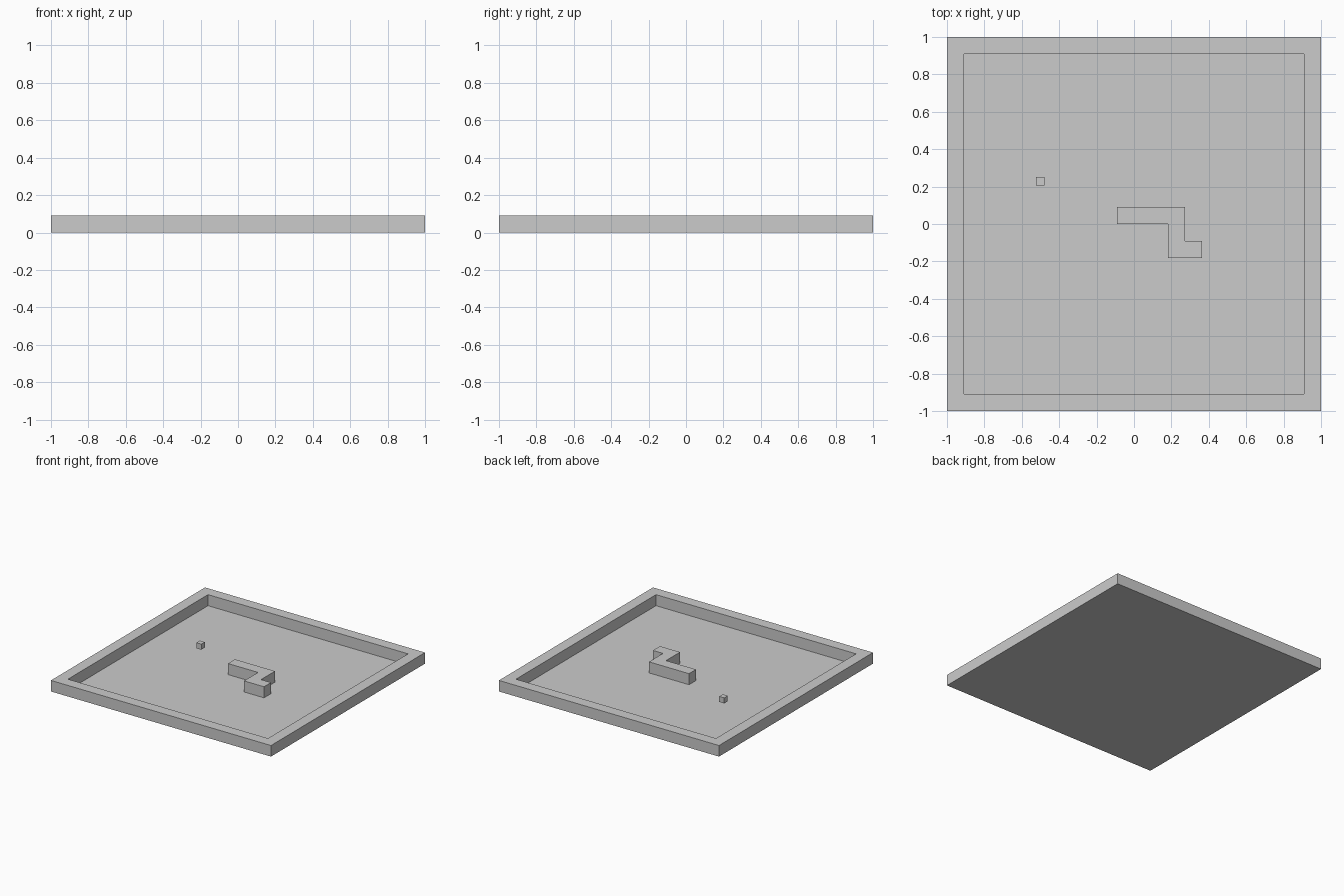
import bpy
import bmesh

if "Cube" in bpy.data.objects:
    bpy.data.objects.remove(bpy.data.objects["Cube"])

CELL = 1 / 11            # the board is 22 cells wide

grey = bpy.data.materials.new("light_grey")
grey.diffuse_color = (0.6, 0.6, 0.6, 1)
grey.use_nodes = True
grey.node_tree.nodes["Principled BSDF"].inputs["Base Color"].default_value = grey.diffuse_color


def add_object(name, bm):
    bmesh.ops.recalc_face_normals(bm, faces=bm.faces[:])
    mesh = bpy.data.meshes.new(name)
    bm.to_mesh(mesh)
    bm.free()
    mesh.materials.append(grey)
    obj = bpy.data.objects.new(name, mesh)
    bpy.context.collection.objects.link(obj)
    return obj


def prism(name, outline, z0, z1):
    """Extrude a flat outline (in cells) from z0 to z1 (in cells)."""
    bm = bmesh.new()
    face = bm.faces.new([bm.verts.new((x * CELL, y * CELL, z0 * CELL)) for x, y in outline])
    top = bmesh.ops.extrude_face_region(bm, geom=[face], use_keep_orig=True)["geom"]
    verts = [v for v in top if isinstance(v, bmesh.types.BMVert)]
    bmesh.ops.translate(bm, verts=verts, vec=(0, 0, (z1 - z0) * CELL))
    return add_object(name, bm)


def square(cx, cy, half):
    return [(cx + sx * half, cy + sy * half) for sx, sy in ((-1, -1), (1, -1), (1, 1), (-1, 1))]


# Tray: flat floor with a one-cell-thick raised rim
bm = bmesh.new()


def ring(half, z):
    return [bm.verts.new((x * CELL, y * CELL, z * CELL)) for x, y in square(0, 0, half)]


rings = [ring(11, 0), ring(11, 1), ring(10, 1), ring(10, 0)]
for a, b in zip(rings, rings[1:] + rings[:1]):
    for i in range(4):
        j = (i + 1) % 4
        bm.faces.new((a[i], a[j], b[j], b[i]))
add_object("rim", bm)

bm = bmesh.new()
bm.faces.new(ring(10, 0))
floor = add_object("floor", bm)
if floor.data.polygons[0].normal.z < 0:
    floor.data.flip_normals()

# Stepped block: one cell wide, bending twice
prism("stepped_block",
      [(-1, 0), (2, 0), (2, -2), (4, -2), (4, -1), (3, -1), (3, 1), (-1, 1)], 0, 1)

# Small cube hovering in the middle of its cell
prism("small_cube", square(-5.5, 2.5, 0.25), 0.25, 0.75)
